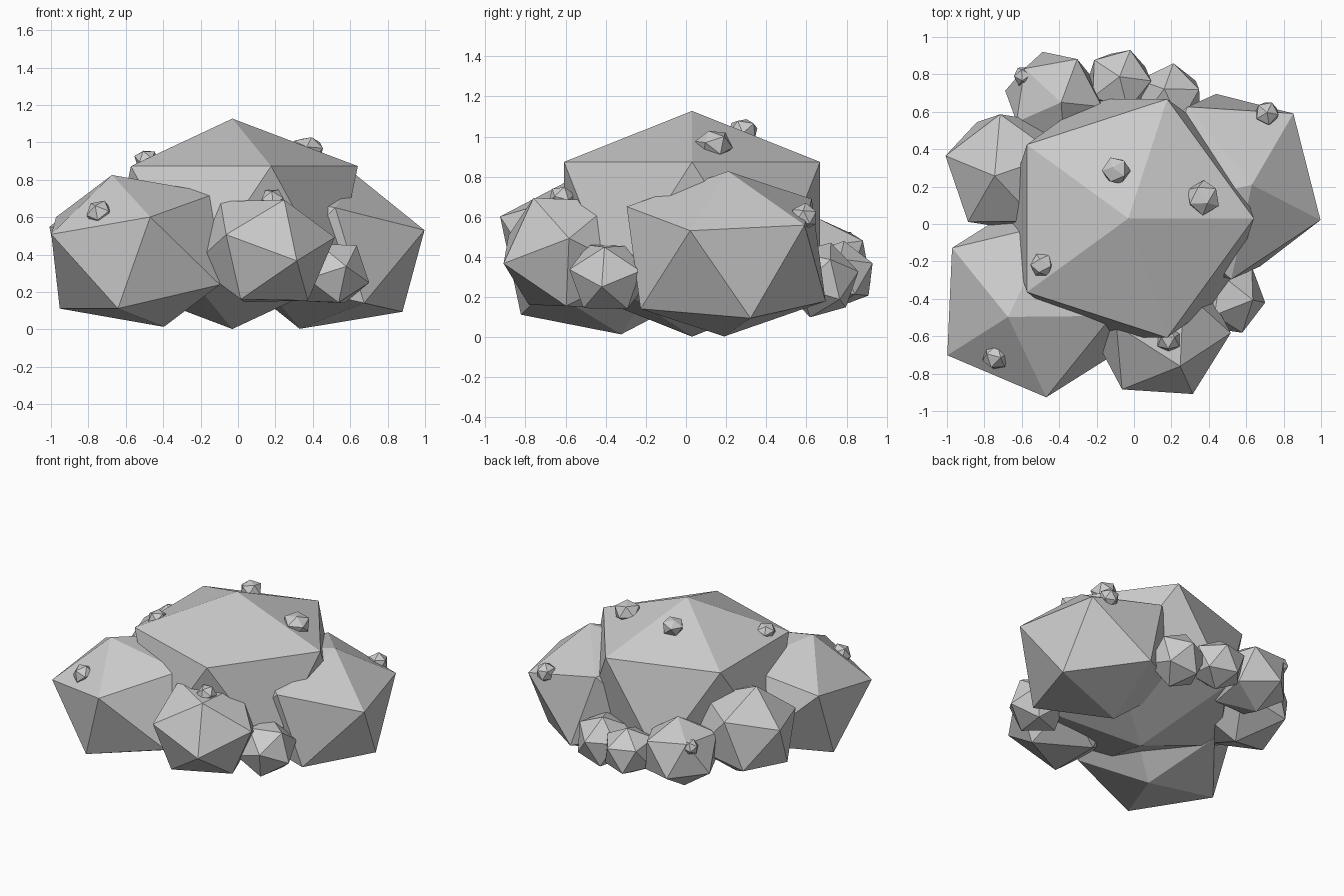
import bpy, bmesh, random
from mathutils import Vector, Matrix

if "Cube" in bpy.data.objects:
    bpy.data.objects.remove(bpy.data.objects["Cube"])

random.seed(4)


def rock(name, center, radius, tip, side, squash=0.25):
    """20-sided boulder: one corner points along tip, a neighbouring one towards side;
    top and bottom are flattened."""
    z = Vector(tip).normalized()
    s = Vector(side)
    # first neighbour of the pole corner in a default icosphere
    bm = bmesh.new()
    bmesh.ops.create_icosphere(bm, subdivisions=1, radius=1.0)
    pole = max(bm.verts, key=lambda v: v.co.z)
    ref = pole.link_edges[0].other_vert(pole).co.copy()

    def frame(axis, toward):
        x = (toward - axis * toward.dot(axis)).normalized()
        return Matrix((x, axis.cross(x), axis)).transposed()

    rot = frame(z, s) @ frame(Vector((0, 0, 1)), ref).transposed()
    for v in bm.verts:
        p = rot @ v.co
        p.z *= 1 - squash * abs(p.z) ** 1.4
        v.co = p * radius + Vector(center)
    bmesh.ops.recalc_face_normals(bm, faces=bm.faces)
    mesh = bpy.data.meshes.new(name)
    bm.to_mesh(mesh)
    bm.free()
    obj = bpy.data.objects.new(name, mesh)
    bpy.context.collection.objects.link(obj)
    return obj


# Large boulders
rock("main_boulder", (-0.03, 0.03, 0.565), 0.75, (0, 0, 1), (1, 0, 0.5))
rock("right_boulder", (0.48, 0.20, 0.415), 0.56, (0.52, -0.18, 0.12), (0.37, 0.40, 0.15))
rock("front_left_boulder", (-0.535, -0.41, 0.42), 0.555, (0.065, -0.51, 0.19), (-0.465, -0.29, 0.09))

# Medium rocks around the base
rock("front_rock", (0.14, -0.57, 0.42), 0.385, (0.18, -0.35, -0.055), (0.37, -0.04, 0.065), 0.18)
rock("left_rock", (-0.68, 0.28, 0.445), 0.355, (-0.31, 0.08, 0.10), (-0.02, 0.32, 0.18), 0.1)
rock("back_left_rock", (-0.43, 0.67, 0.365), 0.275, (0.04, -0.02, 0.27), (0.14, 0.24, 0.12), 0.15)

# Small rocks filling the gaps
rock("front_right_small_rock", (0.50, -0.39, 0.30), 0.21, (0.20, -0.03, -0.05), (0.07, -0.19, 0.04), 0.1)
rock("back_small_rock", (-0.08, 0.76, 0.31), 0.19, (0.06, 0.17, 0.06), (0, 0.02, 0.18), 0.1)
rock("back_right_small_rock", (0.19, 0.67, 0.285), 0.195, (0.02, 0.18, 0.04), (0.16, 0.03, 0.10), 0)

# Pebbles resting on the surfaces
pebbles = [
    (-0.49, -0.22, 0.91, 0.067), (0.37, 0.14, 0.96, 0.095), (-0.095, 0.285, 1.03, 0.078),
    (0.71, 0.59, 0.60, 0.07), (-0.74, -0.71, 0.62, 0.074), (0.185, -0.62, 0.69, 0.068),
    (-0.59, 0.79, 0.48, 0.056),
]
for i, (x, y, z, r) in enumerate(pebbles, 1):
    a, b = ([random.uniform(-1, 1) for _ in range(3)] for _ in range(2))
    rock(f"pebble_{i}", (x, y, z), r, a, b, 0.25 if i < 4 else 0)
